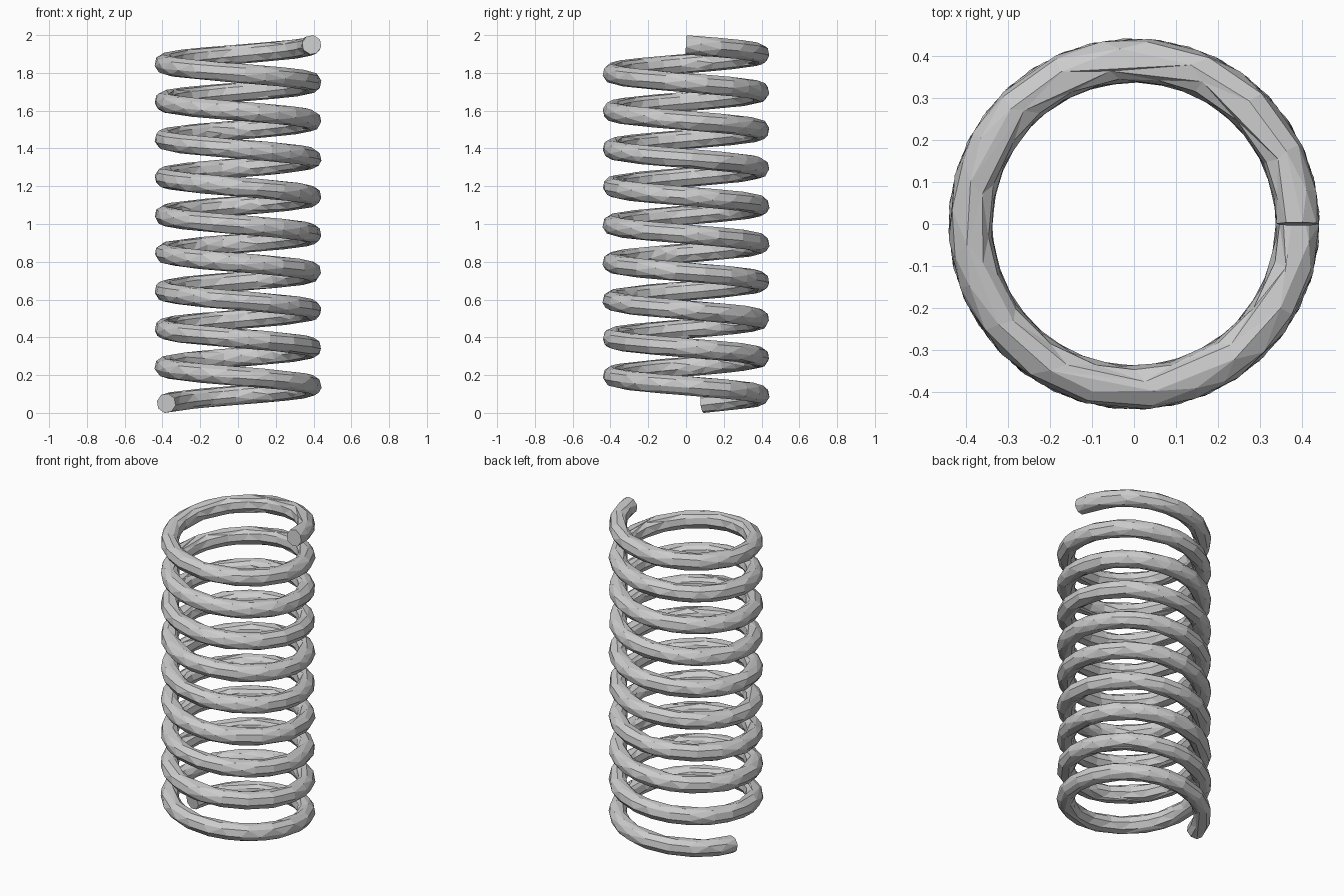
import bpy, bmesh
from math import sin, cos, pi, radians
from mathutils import Vector

if "Cube" in bpy.data.objects:
    bpy.data.objects.remove(bpy.data.objects["Cube"])

COIL_R, WIRE_R = 0.39, 0.051
TURNS = 9 + 167 / 360
Z_TOP, Z_BOTTOM = 1.949, 0.051
STEPS_PER_TURN, SIDES = 36, 16


def ring(bm, t):
    """Round wire section, square to the helix at fraction t from the top end."""
    a = t * TURNS * 2 * pi
    out = Vector((cos(a), sin(a), 0))
    slope = (Z_BOTTOM - Z_TOP) / (TURNS * 2 * pi)
    tangent = Vector((-sin(a) * COIL_R, cos(a) * COIL_R, slope)).normalized()
    up = out.cross(tangent)
    centre = out * COIL_R + Vector((0, 0, Z_TOP + (Z_BOTTOM - Z_TOP) * t))
    return [bm.verts.new(centre + WIRE_R * (out * cos(k) + up * sin(k)))
            for k in (2 * pi * i / SIDES for i in range(SIDES))]


# Wire swept along the helix, closed with flat end caps
bm = bmesh.new()
n = round(TURNS * STEPS_PER_TURN)
rings = [ring(bm, i / n) for i in range(n + 1)]
for a, b in zip(rings, rings[1:]):
    for i in range(SIDES):
        j = (i + 1) % SIDES
        bm.faces.new((a[i], a[j], b[j], b[i]))
bm.faces.new(rings[0])
bm.faces.new(rings[-1])
bmesh.ops.recalc_face_normals(bm, faces=bm.faces)
mesh = bpy.data.meshes.new("coil_spring")
bm.to_mesh(mesh)
bm.free()
spring = bpy.data.objects.new("coil_spring", mesh)
bpy.context.collection.objects.link(spring)

# Reduced to coarse, irregular flat facets
dec = spring.modifiers.new("facets", 'DECIMATE')
dec.ratio = 0.3
